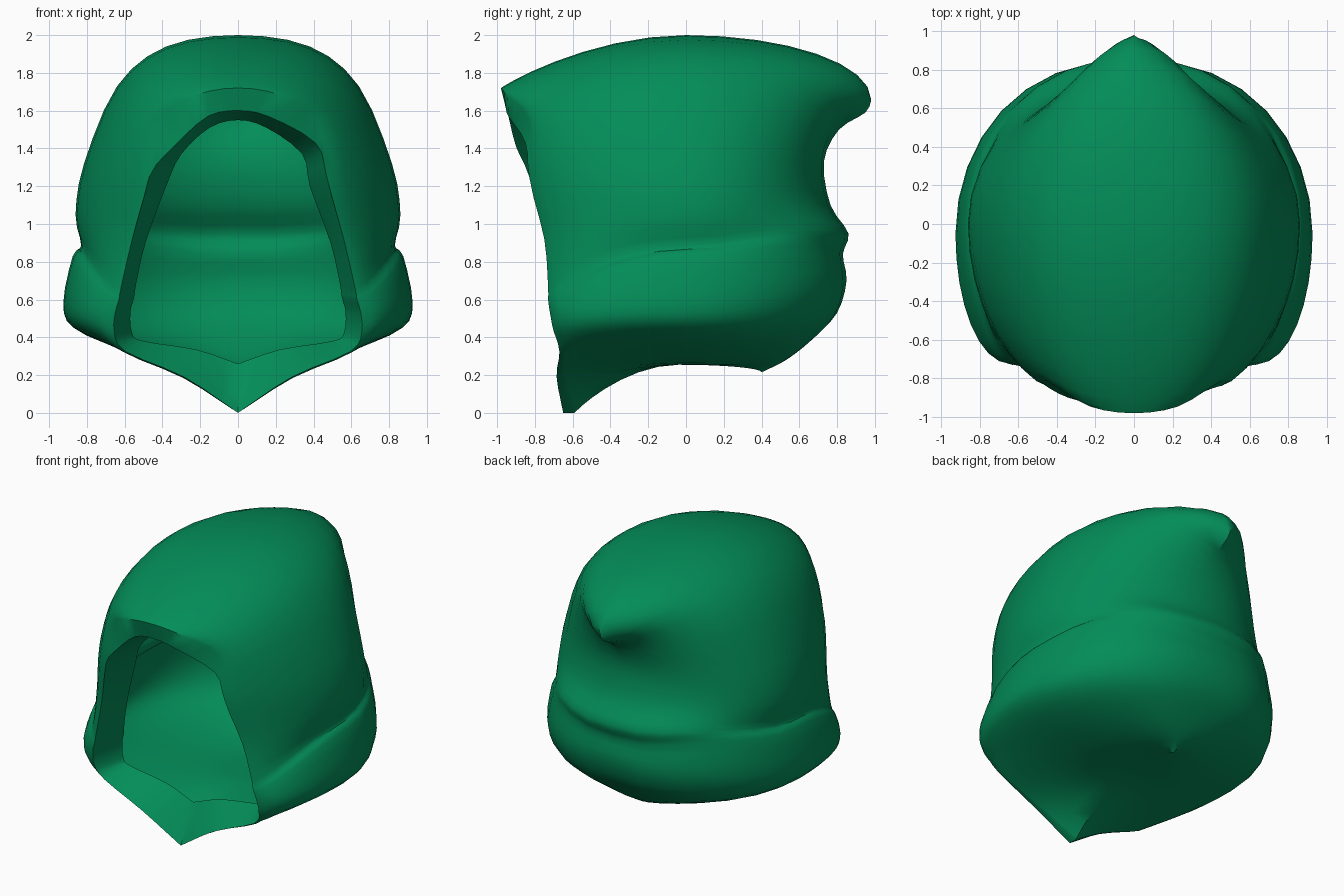
import bpy, bmesh, math

if "Cube" in bpy.data.objects:
    bpy.data.objects.remove(bpy.data.objects["Cube"])

# Half-hood ribs, crown to chin:
# front edge x,y,z | widest x,y,z | back centre y,z | back pinch | back rise | front pinch
RIBS = [
    (0, -.98, 1.72, 0, 0, 2.0, .98, 1.66, 1, 0, 1.2),
    (.23, -.945, 1.68, .38, 0, 1.94, .95, 1.59, .85, 0, 1.2),
    (.42, -.83, 1.55, .64, 0, 1.73, .81, 1.5, .86, 0, 1.2),
    (.47, -.83, 1.25, .815, 0, 1.32, .73, 1.33, .95, 0, 1.4),
    (.56, -.75, .92, .86, 0, 1.05, .765, 1.1, 1, .05, 1.5),
    (.62, -.73, .66, .83, 0, .885, .86, .95, .9, .07, 1.3),
    (.63, -.73, .60, .875, 0, .83, .83, .84, .86, .06, 1.1),
    (.65, -.72, .53, .925, -.05, .58, .85, .7, .86, .04, 1),
    (.655, -.7, .43, .87, -.05, .45, .8, .53, .95, 0, 1),
    (.6, -.66, .32, .62, -.02, .34, .67, .39, .95, 0, 1),
    (.29, -.65, .185, .3, -.02, .265, .53, .28, 1, 0, 1),
    (0, -.59, 0, 0, -.04, .255, .4, .215, 1, 0, 1),
]
# Turned-in rim of the face opening: lip x,y,z | inner edge x,y,z
RIM = [
    (0, -.95, 1.6, 0, -.76, 1.55),
    (.16, -.94, 1.57, .15, -.74, 1.51),
    (.34, -.9, 1.41, .3, -.68, 1.37),
    (.47, -.83, 1.25, .38, -.62, 1.2),
    (.56, -.75, .92, .49, -.55, .9),
    (.62, -.73, .66, .54, -.52, .68),
    (.63, -.73, .60, .55, -.51, .61),
    (.65, -.72, .53, .57, -.5, .53),
    (.655, -.7, .43, .56, -.5, .42),
    (.595, -.67, .325, .5, -.5, .38),
    (.285, -.685, .19, .22, -.5, .335),
    (0, -.65, 0, 0, -.51, .26),
]
STEPS, FRONT, BACK = 3, 8, 8


def spline(table, i, f, x_cols):
    """Catmull-Rom between rows i and i+1; mirrored at the crown, straight at the chin."""
    n = len(table)
    b, c = table[i], table[i + 1]
    a = table[i - 1] if i else [-v if k in x_cols else v for k, v in enumerate(c)]
    d = table[i + 2] if i + 2 < n else [2 * q - p for p, q in zip(b, c)]
    return [.5 * (2 * q + (r - p) * f + (2 * p - 5 * q + 4 * r - s) * f * f
                  + (3 * q - p - 3 * r + s) * f ** 3) for p, q, r, s in zip(a, b, c, d)]


def rib_points(r, rim):
    """One rib from inner rim, over the side, to the centre of the back."""
    xs, ys, zs, w, ym, zm, yb, zb, p, rise, q = r
    mid = [(u + v) / 2 for u, v in zip(rim[:3], rim[3:])]
    pts = [tuple(rim[3:]), tuple(mid), tuple(rim[:3])]
    for k in range(FRONT + 1):
        t = k / FRONT
        a = t * math.pi / 2
        pts.append((xs + (w - xs) * math.sin(a) ** q, ym + (ys - ym) * math.cos(a),
                    zs + (zm - zs) * t * t * (3 - 2 * t)))
    for k in range(1, BACK + 1):
        a = k / BACK * math.pi / 2
        c = math.cos(a) if k < BACK else 0
        pts.append((w * c ** p, ym + (yb - ym) * math.sin(a),
                    zb + (zm - zb) * c + rise * math.sin(2 * a) ** 2))
    return pts


bm = bmesh.new()
for side in (-1, 1):
    rim = [list(r) for r in RIM]
    if side > 0:                        # uneven notch at one upper corner
        rim[2] = [.41, -.85, 1.43, .34, -.68, 1.37]
    rows = []
    for i in range(len(RIBS) - 1):
        for s in range(STEPS + (i == len(RIBS) - 2)):
            f = s / STEPS
            rows.append(rib_points(spline(RIBS, i, f, (0, 3)), spline(rim, i, f, (0, 3))))
    grid = [[bm.verts.new((side * x, y, z)) for x, y, z in row] for row in rows]
    for r0, r1 in zip(grid, grid[1:]):
        for j in range(len(r0) - 1):
            quad = (r0[j], r1[j], r1[j + 1], r0[j + 1])
            bm.faces.new(quad if side > 0 else quad[::-1])
bmesh.ops.remove_doubles(bm, verts=bm.verts, dist=.004)
bmesh.ops.dissolve_degenerate(bm, edges=bm.edges, dist=.001)

mesh = bpy.data.meshes.new("hood")
bm.to_mesh(mesh)
bm.free()
hood = bpy.data.objects.new("hood", mesh)
bpy.context.collection.objects.link(hood)

cloth = bpy.data.materials.new("green cloth")
cloth.diffuse_color = (.001, .265, .098, 1)
cloth.use_nodes = True
cloth.node_tree.nodes["Principled BSDF"].inputs["Base Color"].default_value = cloth.diffuse_color
mesh.materials.append(cloth)

bpy.context.view_layer.objects.active = hood
hood.select_set(True)
bpy.ops.object.shade_smooth_by_angle(angle=math.radians(40))
